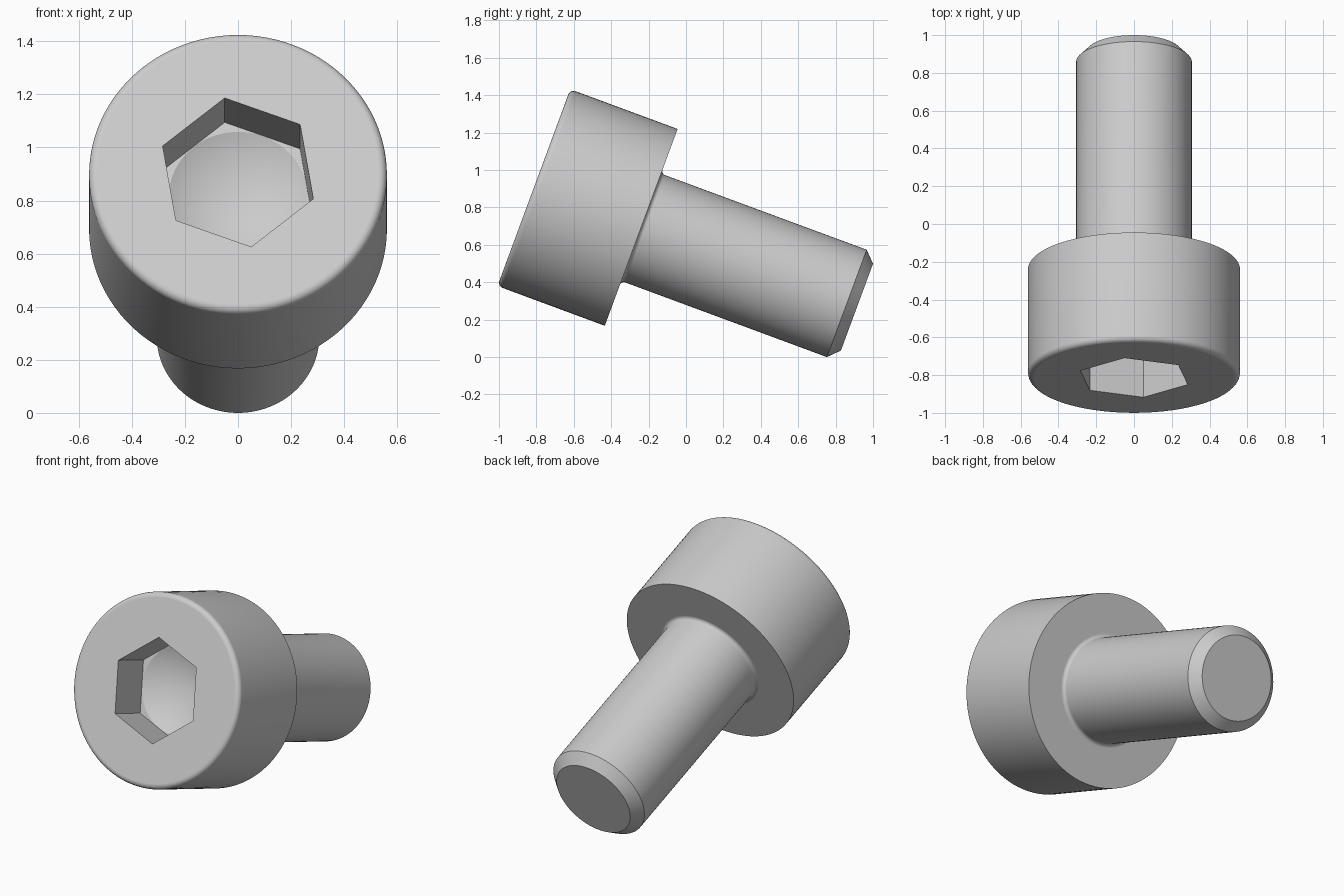
import bpy, bmesh, math
from mathutils import Vector

cube = bpy.data.objects.get("Cube")
if cube:
    bpy.data.objects.remove(cube, do_unlink=True)

STEPS = 96
HEAD_R, HEAD_H, ROUND = 0.561, 0.612, 0.03
SHANK_R, SHANK_L, FILLET = 0.306, 1.23, 0.022
TIP_R, CHAMFER = 0.2475, 0.058
HEX_R, HEX_TURN, HEX_DEPTH, DRILL_DEPTH = 0.303, 39.5, 0.265, 0.415
TILT = math.radians(69.7)
PLACE = Vector((0, -0.2395, 0.6936))

steel = bpy.data.materials.new("grey steel")
steel.use_nodes = True
grey = (0.6, 0.6, 0.6, 1)
steel.diffuse_color = grey
steel.node_tree.nodes["Principled BSDF"].inputs["Base Color"].default_value = grey


def arc(cx, cz, r, start, end, n=8):
    """Profile points on a quarter round."""
    angles = [math.radians(start + (end - start) * i / n) for i in range(n + 1)]
    return [(cx + r * math.cos(a), cz + r * math.sin(a)) for a in angles]


def lathe(bm, profile):
    """Revolve a (radius, height) profile around the local z axis."""
    verts = [bm.verts.new((r, 0, z)) for r, z in profile]
    edges = [bm.edges.new(pair) for pair in zip(verts, verts[1:])]
    bmesh.ops.spin(bm, geom=verts + edges, cent=(0, 0, 0), axis=(0, 0, 1),
                   angle=math.tau, steps=STEPS, use_merge=True)
    bmesh.ops.remove_doubles(bm, verts=bm.verts, dist=0.0001)


def open_edges(bm, z):
    """Open edges lying at one height."""
    return [e for e in bm.edges if len(e.link_faces) < 2
            and all(abs(v.co.z - z) < 0.0005 for v in e.verts)]


def finish(bm, name):
    """Flat planes stay flat, turned surfaces are smooth with crisp edges."""
    bmesh.ops.recalc_face_normals(bm, faces=bm.faces)
    for f in bm.faces:
        f.smooth = abs(f.normal.z) < 0.999
    for e in bm.edges:
        e.smooth = e.calc_face_angle(math.pi) < math.radians(30)
    mesh = bpy.data.meshes.new(name)
    bm.to_mesh(mesh)
    bm.free()
    mesh.materials.append(steel)
    obj = bpy.data.objects.new(name, mesh)
    obj.rotation_euler.x = TILT
    obj.location = PLACE
    bpy.context.collection.objects.link(obj)


# Head: underside, wall and rounded rim
bm = bmesh.new()
lathe(bm, [(SHANK_R + FILLET, 0), (HEAD_R, 0)]
      + arc(HEAD_R - ROUND, HEAD_H - ROUND, ROUND, 0, 90))

# Hex socket walls
floor_z = HEAD_H - HEX_DEPTH
rings = []
for z in (HEAD_H, floor_z):
    turns = [math.radians(HEX_TURN + 60 * i) for i in range(6)]
    rings.append([bm.verts.new((HEX_R * math.cos(a), HEX_R * math.sin(a), z))
                  for a in turns])
top, low = rings
for i in range(6):
    j = (i + 1) % 6
    bm.faces.new((top[i], top[j], low[j], low[i]))

# Drilled cone at the socket bottom
lathe(bm, [(HEX_R * 0.86, floor_z), (0, HEAD_H - DRILL_DEPTH)])

# Flat head face and flat corners of the socket floor
for z in (HEAD_H, floor_z):
    bmesh.ops.triangle_fill(bm, edges=open_edges(bm, z), use_beauty=True,
                            normal=(0, 0, 1))
finish(bm, "screw_head")

# Shank: fillet under the head, plain cylinder, chamfered tip
bm = bmesh.new()
lathe(bm, arc(SHANK_R + FILLET, -FILLET, FILLET, 90, 180)
      + [(SHANK_R, CHAMFER - SHANK_L), (TIP_R, -SHANK_L), (0, -SHANK_L)])
finish(bm, "screw_shank")
